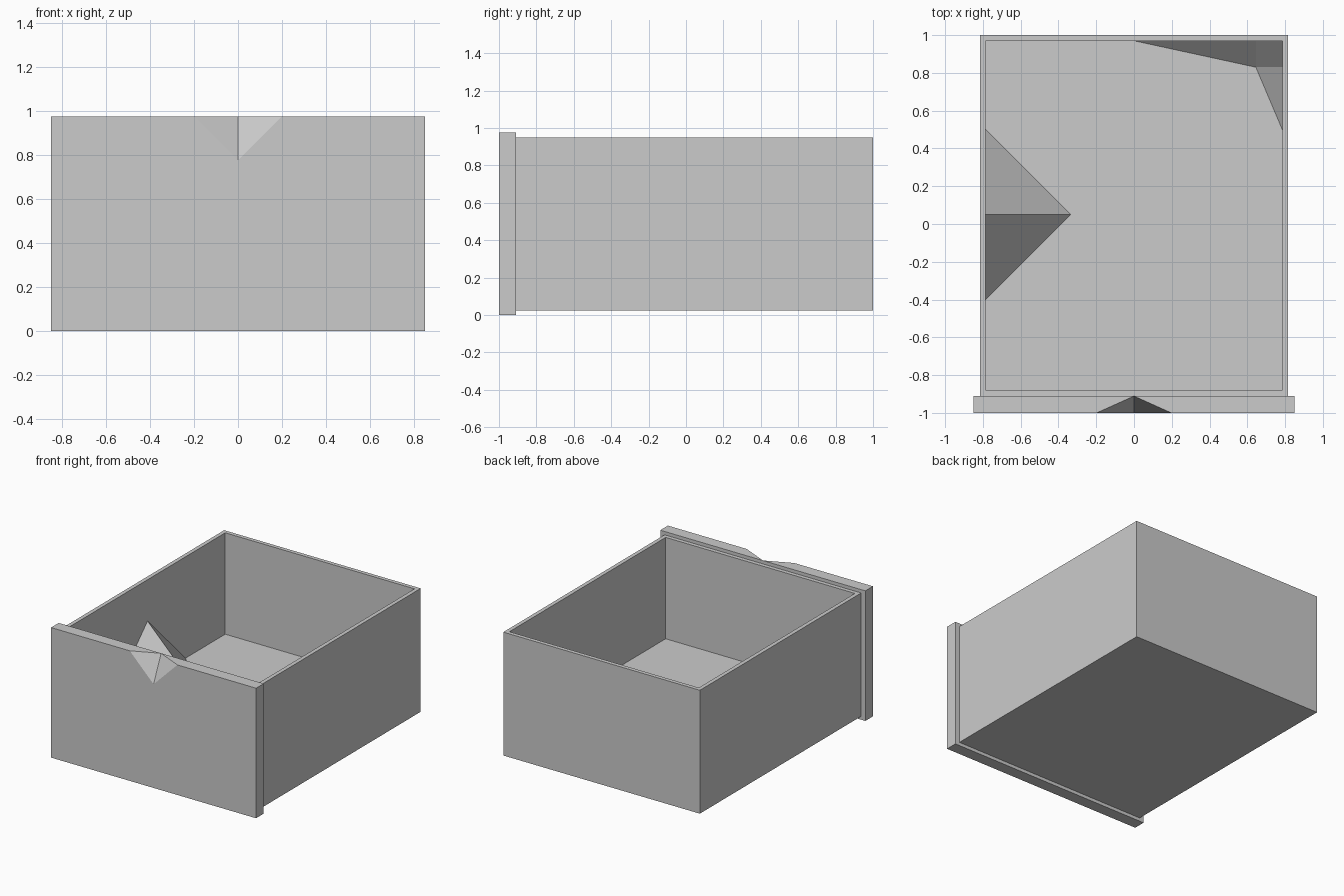
import bpy
import bmesh
from mathutils import Vector

if "Cube" in bpy.data.objects:
    bpy.data.objects.remove(bpy.data.objects["Cube"], do_unlink=True)

grey = bpy.data.materials.new("plain_grey")
grey.use_nodes = True
grey.diffuse_color = (0.6, 0.6, 0.6, 1)
grey.node_tree.nodes["Principled BSDF"].inputs["Base Color"].default_value = (0.6, 0.6, 0.6, 1)

FLOOR = 0.19
WALL = 0.03
IN_X, IN_BACK = 0.785, 0.97


def finish(name, bm):
    bmesh.ops.recalc_face_normals(bm, faces=bm.faces)
    mesh = bpy.data.meshes.new(name)
    bm.to_mesh(mesh)
    bm.free()
    mesh.materials.append(grey)
    obj = bpy.data.objects.new(name, mesh)
    bpy.context.collection.objects.link(obj)
    return obj


def block(lo, hi):
    bm = bmesh.new()
    bmesh.ops.create_cube(bm, size=1)
    lo, hi = Vector(lo), Vector(hi)
    for v in bm.verts:
        v.co = (lo + hi) / 2 + v.co * (hi - lo)
    return bm


def solid(name, points, faces):
    bm = bmesh.new()
    verts = [bm.verts.new(p) for p in points]
    for face in faces:
        bm.faces.new([verts[i] for i in face])
    return finish(name, bm)


TETRA = [(0, 1, 2), (0, 1, 3), (1, 2, 3), (0, 2, 3)]

# Open drawer tray: inset the top and push it down to the floor
tray = block((-0.815, -0.91, 0.025), (0.815, 1, 0.95))
top = max(tray.faces, key=lambda f: f.calc_center_median().z)
bmesh.ops.inset_region(tray, faces=[top], thickness=WALL, use_even_offset=True)
sunk = bmesh.ops.extrude_discrete_faces(tray, faces=[top])["faces"][0]
for v in sunk.verts:
    v.co.z = FLOOR
finish("drawer_tray", tray)

# Front panel with a finger notch cut in its upper edge
panel = finish("front_panel", block((-0.85, -1, 0), (0.85, -0.91, 0.975)))
cutter = solid("notch_cutter",
               [(-0.5, -1.091, 1.075), (0.5, -1.091, 1.075),
                (0, -0.866, 1.075), (0, -1.091, 0.575)], TETRA)
cutter.hide_render = True
cut = panel.modifiers.new("finger_notch", "BOOLEAN")
cut.operation = "DIFFERENCE"
cut.solver = "EXACT"
cut.object = cutter
bpy.context.view_layer.objects.active = panel
bpy.ops.object.modifier_apply(modifier=cut.name)
bpy.data.objects.remove(cutter, do_unlink=True)

# Pointed wedge against the side wall
R = 0.45
solid("wall_wedge",
      [(-IN_X, 0.05 - R, FLOOR), (-IN_X + R, 0.05, FLOOR),
       (-IN_X, 0.05 + R, FLOOR), (-IN_X, 0.05, FLOOR + R)], TETRA)

# Folded corner piece: two fins running into a sloped square
S, H = 0.14, 0.15
x, y = IN_X - S, IN_BACK - S
solid("corner_wedge",
      [(0, IN_BACK, FLOOR), (x, y, FLOOR), (IN_X, 0.5, FLOOR),
       (IN_X, y, FLOOR + H), (IN_X, IN_BACK, FLOOR + 2 * H),
       (x, IN_BACK, FLOOR + H), (IN_X, IN_BACK, FLOOR)],
      [(0, 1, 5), (1, 2, 3), (1, 3, 4, 5), (2, 6, 4, 3), (0, 5, 4, 6), (0, 6, 2, 1)])
